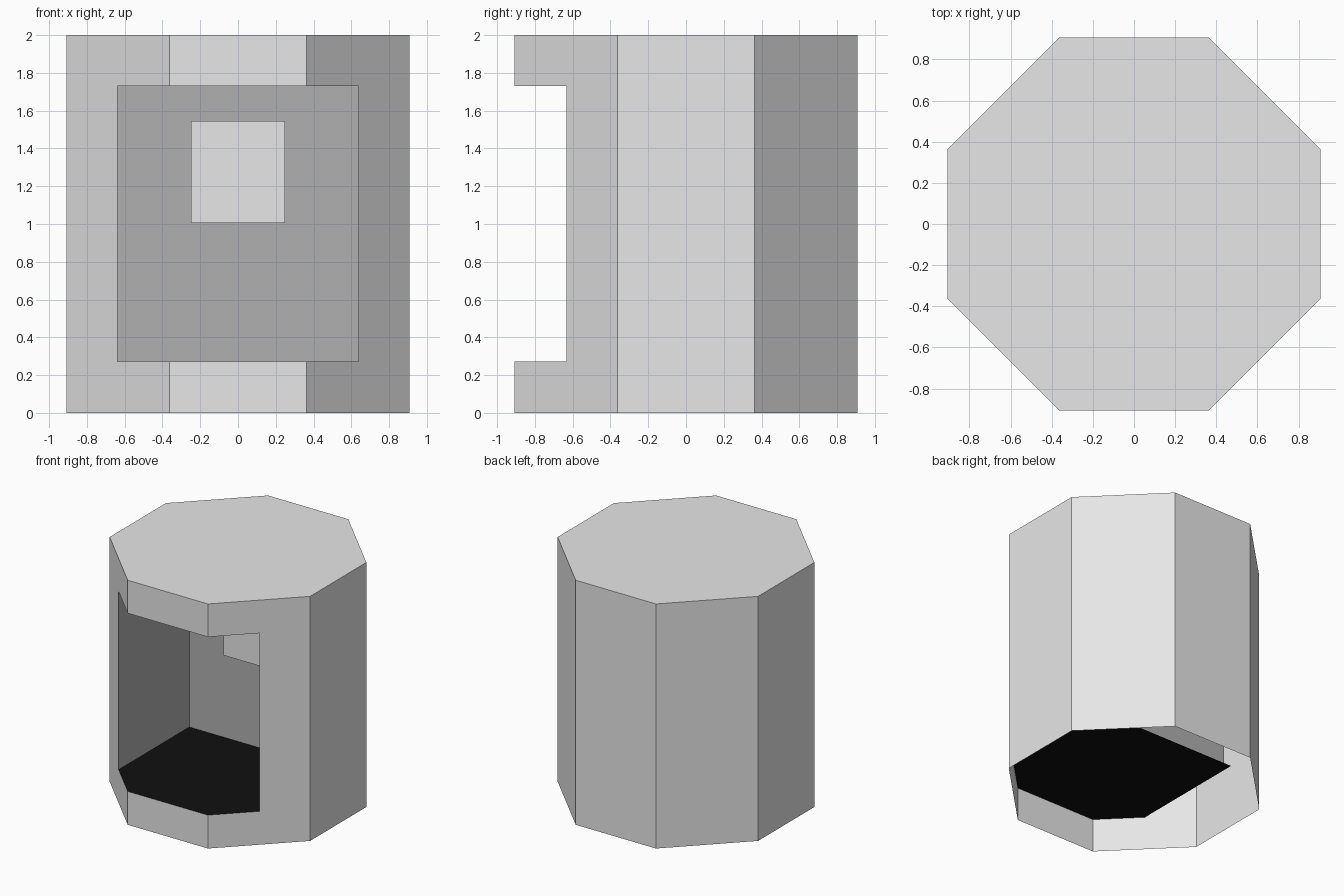
import bpy
import bmesh
from mathutils import Vector

cube = bpy.data.objects.get("Cube")
if cube:
    bpy.data.objects.remove(cube, do_unlink=True)

# Main dimensions
HALF, CORNER, HEIGHT = 0.907, 0.363, 2.0
SIDE, BACK, SLAB_BACK = 0.637, 0.28, 0.36
LOW, HIGH = 0.273, 1.73
LIP = -(HALF + CORNER - SIDE)      # where the opening meets the slanted sides


def material(name, value):
    mat = bpy.data.materials.new(name)
    mat.use_nodes = True
    colour = (value, value, value, 1)
    mat.diffuse_color = colour
    node = mat.node_tree.nodes["Principled BSDF"]
    node.inputs["Base Color"].default_value = colour
    return mat


light_grey = material("light grey", 0.8)
mid_grey = material("mid grey", 0.435)
black = material("black", 0.005)


def add_object(name, bm, mat):
    mesh = bpy.data.meshes.new(name)
    bm.to_mesh(mesh)
    bm.free()
    mesh.materials.append(mat)
    obj = bpy.data.objects.new(name, mesh)
    bpy.context.collection.objects.link(obj)
    return obj


def add_face(name, points, mat):
    bm = bmesh.new()
    bm.faces.new([bm.verts.new(p) for p in points])
    return add_object(name, bm, mat)


# Eight-sided outer shell, closed on top and open underneath
outline = [(-CORNER, -HALF), (CORNER, -HALF), (HALF, -CORNER), (HALF, CORNER),
           (CORNER, HALF), (-CORNER, HALF), (-HALF, CORNER), (-HALF, -CORNER)]
bm = bmesh.new()
bottom = [bm.verts.new((x, y, 0)) for x, y in outline]
top = [bm.verts.new((x, y, HEIGHT)) for x, y in outline]
for i in range(len(outline)):
    j = (i + 1) % len(outline)
    bm.faces.new((bottom[i], bottom[j], top[j], top[i]))
bm.faces.new(top)
bm.normal_update()

# Cut the opening around the three front sides
cuts = [((SIDE, 0, 0), (1, 0, 0)), ((-SIDE, 0, 0), (1, 0, 0)),
        ((0, 0, LOW), (0, 0, 1)), ((0, 0, HIGH), (0, 0, 1))]
for point, normal in cuts:
    faces = [f for f in bm.faces if f.normal.y < -0.5]
    edges = {e for f in faces for e in f.edges}
    verts = {v for f in faces for v in f.verts}
    bmesh.ops.bisect_plane(bm, geom=faces + list(edges) + list(verts),
                           plane_co=Vector(point), plane_no=Vector(normal))
    bm.normal_update()
hole = []
for f in bm.faces:
    c = f.calc_center_median()
    if f.normal.y < -0.5 and abs(c.x) < SIDE and LOW < c.z < HIGH:
        hole.append(f)
bmesh.ops.delete(bm, geom=hole, context='FACES')
add_object("outer_shell", bm, light_grey)

# Floor and ceiling slabs follow the outline at the front
slab = [(-SIDE, LIP), (-CORNER, -HALF), (CORNER, -HALF),
        (SIDE, LIP), (SIDE, SLAB_BACK), (-SIDE, SLAB_BACK)]
add_face("floor", [(x, y, LOW) for x, y in slab], black)
add_face("ceiling", [(x, y, HIGH) for x, y in reversed(slab)], black)

# Inner walls
add_face("left_wall", [(SIDE, BACK, LOW), (SIDE, LIP, LOW),
                       (SIDE, LIP, HIGH), (SIDE, BACK, HIGH)], mid_grey)
add_face("right_wall", [(-SIDE, LIP, LOW), (-SIDE, BACK, LOW),
                        (-SIDE, BACK, HIGH), (-SIDE, LIP, HIGH)], mid_grey)
add_face("back_wall", [(-SIDE, BACK, LOW), (SIDE, BACK, LOW),
                       (SIDE, BACK, HIGH), (-SIDE, BACK, HIGH)], mid_grey)

# Raised panel on the back wall
bm = bmesh.new()
bmesh.ops.create_cube(bm, size=1)
bmesh.ops.scale(bm, vec=(0.5, 0.11, 0.54), verts=bm.verts)
bmesh.ops.translate(bm, vec=(0, 0.225, 1.275), verts=bm.verts)
add_object("raised_panel", bm, light_grey)
